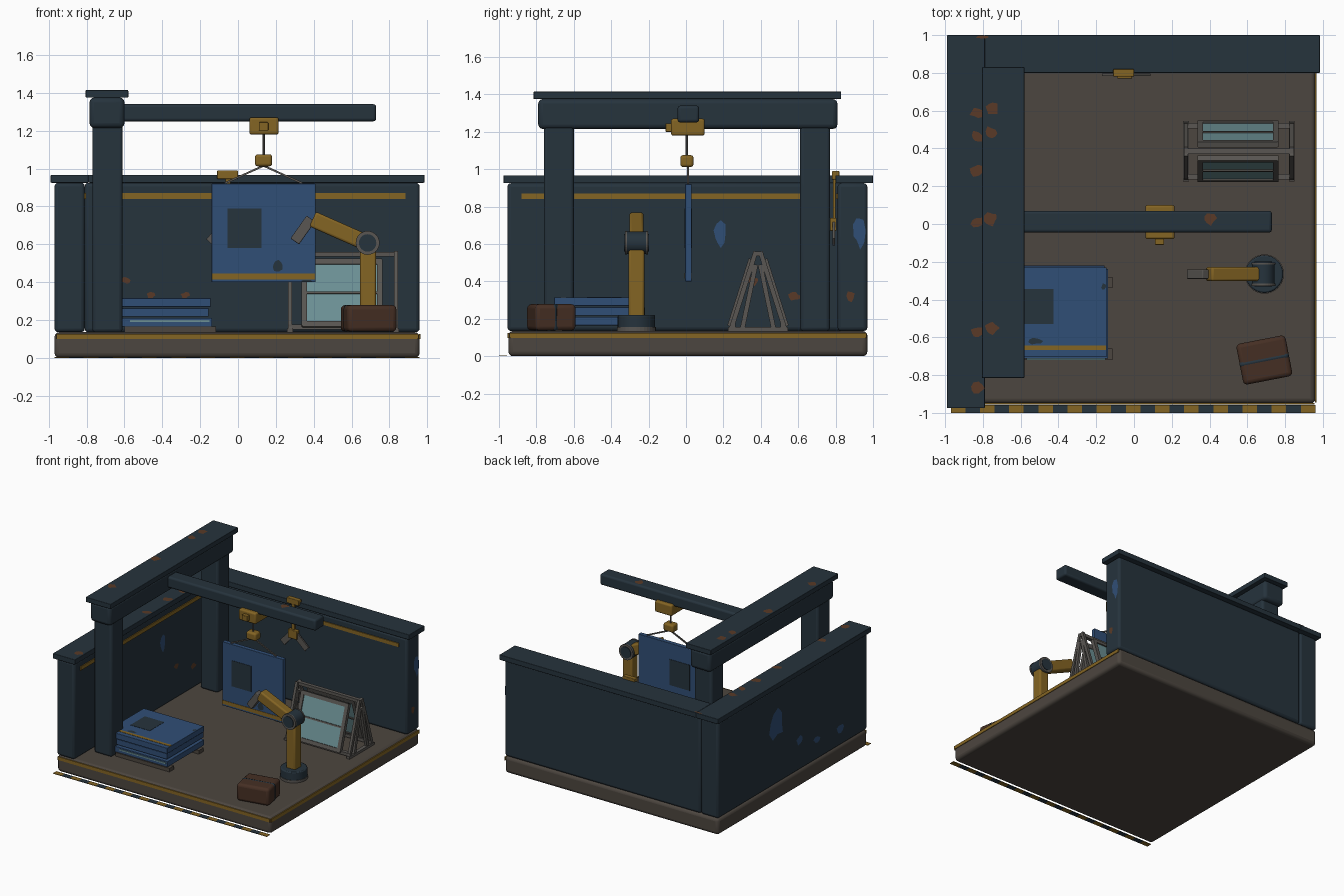
import bpy, bmesh, math, random
from mathutils import Vector, Matrix

if "Cube" in bpy.data.objects:
    bpy.data.objects.remove(bpy.data.objects["Cube"])
random.seed(4)


def material(name, r, g, b):
    m = bpy.data.materials.new(name)
    m.use_nodes = True
    m.diffuse_color = (r, g, b, 1)
    m.node_tree.nodes["Principled BSDF"].inputs["Base Color"].default_value = (r, g, b, 1)
    return m


NAVY = material("dark navy paint", .019, .033, .046)
BLUE = material("blue panel", .03, .077, .18)
YELLOW = material("safety yellow", .23, .128, .017)
TAUPE = material("concrete taupe", .073, .061, .05)
STEEL = material("worn steel", .1, .093, .085)
BROWN = material("leather brown", .06, .028, .017)
RUST = material("rust", .1, .042, .02)
GLASS = material("pale glass", .15, .28, .3)


def finish(name, bm, mat, bevel=0, segments=3):
    me = bpy.data.meshes.new(name)
    bm.to_mesh(me)
    bm.free()
    ob = bpy.data.objects.new(name, me)
    bpy.context.collection.objects.link(ob)
    me.materials.append(mat)
    if bevel:
        mod = ob.modifiers.new("rounded edges", 'BEVEL')
        mod.width, mod.segments = bevel, segments
        bpy.ops.object.select_all(action='DESELECT')
        ob.select_set(True)
        bpy.context.view_layer.objects.active = ob
        bpy.ops.object.shade_smooth_by_angle(angle=math.radians(40))
    return ob


def block(name, size, matrix, mat, bevel=0):
    bm = bmesh.new()
    bmesh.ops.create_cube(bm, size=1, matrix=matrix @ Matrix.Diagonal((*size, 1)))
    return finish(name, bm, mat, bevel)


def box(name, x, y, z, mat, bevel=0):
    size = [b - a for a, b in (x, y, z)]
    mid = [(a + b) / 2 for a, b in (x, y, z)]
    return block(name, size, Matrix.Translation(mid), mat, bevel)


# Bar between two points; its width lies along the given side direction
def bar(name, a, b, width, depth, mat, bevel=0, side=(0, 1, 0)):
    a, b = Vector(a), Vector(b)
    w = (b - a).normalized()
    v = Vector(side)
    u = v.cross(w).normalized()
    v = w.cross(u)
    m = Matrix((u, v, w)).transposed().to_4x4()
    m.translation = (a + b) / 2
    return block(name, (depth, width, (b - a).length), m, mat, bevel)


def cylinder(name, mid, radius, depth, mat, axis='Z', bevel=0, sides=32):
    bm = bmesh.new()
    m = Matrix.Translation(mid)
    if axis == 'Y':
        m = m @ Matrix.Rotation(math.pi / 2, 4, 'X')
    bmesh.ops.create_cone(bm, cap_ends=True, segments=sides, radius1=radius,
                          radius2=radius, depth=depth, matrix=m)
    return finish(name, bm, mat, bevel, 2)


# Thin irregular paint chip facing along a normal
def chip(name, mid, normal, w, h, mat):
    bm = bmesh.new()
    n = Vector(normal)
    up = Vector((0, 0, 1)) if not n.z else Vector((0, 1, 0))
    u = up.cross(n)
    pts = []
    for i in range(9):
        t, r = i * math.tau / 9, random.uniform(.6, 1.1)
        pts.append(bm.verts.new(Vector(mid) + n * .003 + u * (w * r * math.cos(t))
                                + up * (h * r * math.sin(t))))
    bm.faces.new(pts)
    finish(name, bm, mat)


# Floor slab, edge stripes and hazard strip
box("floor_slab", (-.97, .96), (-.95, .97), (0, .135), TAUPE, .025)
box("front_edge_stripe", (-.96, .955), (-.955, -.947), (.098, .125), YELLOW)
box("right_edge_stripe", (.957, .965), (-.945, .965), (.098, .125), YELLOW)
step = 1.93 / 25
for i in range(25):
    x = -.97 + i * step
    box("hazard_strip", (x, x + step), (-1, -.957), (0, .004), NAVY if i % 2 else YELLOW)

# Walls with caps and stripes
box("left_wall", (-.97, -.81), (-.955, .97), (.135, .925), NAVY, .02)
box("back_wall", (-.81, .96), (.81, .97), (.135, .925), NAVY, .02)
box("left_wall_cap", (-.99, -.79), (-.975, 1), (.925, .967), NAVY, .004)
box("back_wall_cap", (-.79, .985), (.8, 1), (.925, .967), NAVY, .004)
box("back_wall_stripe", (-.74, .885), (.803, .812), (.84, .87), YELLOW)
box("left_wall_stripe", (-.812, -.803), (-.88, .74), (.84, .87), YELLOW)

# Gantry
for y in (-.68, .69):
    box("gantry_column", (-.77, -.61), (y - .08, y + .08), (.135, 1.24), NAVY, .018)
box("gantry_beam", (-.785, -.6), (-.79, .81), (1.215, 1.375), NAVY, .025)
box("gantry_cap", (-.805, -.58), (-.815, .83), (1.375, 1.415), NAVY, .004)
box("crane_boom", (-.62, .73), (-.045, .07), (1.25, 1.34), NAVY, .015)

# Trolley, hook and slings
box("crane_trolley", (.06, .215), (-.08, .1), (1.18, 1.27), YELLOW, .012)
box("trolley_motor", (.11, .16), (-.11, -.07), (1.2, 1.245), YELLOW, .004)
cylinder("crane_cable", (.135, .005, 1.13), .007, .14, STEEL, sides=10)
box("hook_block", (.09, .18), (-.03, .04), (1.012, 1.075), YELLOW, .014)
for x in (-.07, .34):
    bar("sling", (.135, .01, 1.015), (x, .01, .922), .01, .01, STEEL)

# Hanging panel
box("hanging_panel", (-.14, .41), (-.005, .03), (.4, .92), BLUE, .003)
for y in (-.008, .03):
    box("hanging_panel_stripe", (-.138, .408), (y, y + .003), (.415, .445), YELLOW)
    box("hanging_panel_plate", (-.055, .125), (y, y + .003), (.58, .79), NAVY)
chip("hanging_panel_chip", (.21, -.007, .49), (0, -1, 0), .035, .035, NAVY)
chip("hanging_panel_chip", (.36, -.007, .407), (0, -1, 0), .04, .006, NAVY)

# Stacked panels on skids
for y in (-.69, -.31):
    box("stack_skid", (-.6, -.115), (y - .03, y + .03), (.135, .165), TAUPE)
for i in range(3):
    z, s = .165 + i * .052, (.008, -.01, 0)[i]
    box("stacked_panel", (-.69 + s, -.145 + s), (-.705 - s, -.23 - s), (z, z + .046), BLUE, .003)
box("stack_glass_edge", (-.57, -.15), (-.72, -.7), (.19, .2), GLASS)
box("stack_plate", (-.6, -.425), (-.53, -.345), (.314, .317), NAVY)
box("stack_stripe", (-.688, -.147), (-.668, -.642), (.314, .317), YELLOW)
chip("stack_chip", (-.52, -.62, .314), (0, 0, 1), .04, .02, NAVY)
chip("stack_chip", (-.16, -.33, .314), (0, 0, 1), .014, .02, NAVY)

# A-frame rack with leaning windows
for x in (.275, .835):
    for foot, top in ((.24, .56), (.3, .49)):
        for s in (0, 1):
            y0 = .77 - foot if s else foot
            bar("rack_leg", (x, y0, .14), (x, .385 + (.012 if s else -.012), top), .022, .025,
                STEEL, side=(1, 0, 0))
    box("rack_foot", (x - .015, x + .015), (.225, .545), (.135, .155), STEEL)
box("rack_ridge", (.265, .845), (.37, .4), (.535, .56), STEEL)
for y in (.25, .52):
    box("rack_rail", (.265, .845), (y - .015, y + .015), (.15, .175), STEEL)


def window(sign):
    def p(x, t, off=0):
        return (x, .385 + sign * (.145 - .105 * t + off), .175 + .33 * t)
    bar("window_glass", p(.55, 0), p(.55, 1), .4, .012, GLASS, side=(1, 0, 0))
    for x in (.35, .75):
        bar("window_stile", p(x, -.03), p(x, 1.03), .03, .03, STEEL, side=(1, 0, 0))
    for t in (0, .5, 1):
        bar("window_rail", p(.34, t), p(.76, t), .012 if t == .5 else .03, .03, STEEL,
            side=(0, -sign * .3, 1))


window(-1)
window(1)

# Robot arm
ay = -.265
cylinder("robot_base", (.69, ay, .178), .1, .085, NAVY, bevel=.008)
cylinder("robot_base_ring", (.69, ay, .145), .104, .02, STEEL)
box("robot_upright", (.645, .73), (ay - .042, ay + .042), (.2, .6), YELLOW, .012)
cylinder("robot_elbow", (.685, ay, .607), .06, .12, NAVY, 'Y', .006)
for s in (-1, 1):
    cylinder("robot_elbow_rim", (.685, ay + s * .056, .607), .063, .012, STEEL, 'Y')
    cylinder("robot_elbow_hub", (.685, ay + s * .062, .607), .046, .01, NAVY, 'Y')
bar("robot_forearm", (.68, ay, .607), (.395, ay, .733), .075, .085, YELLOW, .012)
bar("robot_tool", (.385, ay, .735), (.3, ay, .615), .05, .055, STEEL, .005)

# Tool case with strap
case = Matrix.Translation((.69, -.72, .208)) @ Matrix.Rotation(math.radians(11), 4, 'Z')
block("tool_case", (.265, .22, .14), case, BROWN, .022)
block("case_strap", (.268, .04, .144), case, NAVY, .022)

# Wall bracket with gripper blades
box("wall_bracket", (-.11, 0), (.78, .82), (.945, .99), YELLOW, .005)
box("bracket_arm", (-.065, -.04), (.785, .8), (.7, .95), YELLOW)
box("gripper_body", (-.09, -.01), (.77, .805), (.67, .74), YELLOW, .005)
for x in (-.15, .07):
    bar("gripper_blade", (-.05, .79, .72), (x, .79, .61), .012, .05, STEEL)

# Worn paint on caps, beams and walls
for y in (-.85, -.55, .03, .3, .48, .61):
    chip("cap_rust", (-.83, y - .02, .967), (0, 0, 1), .04, .035, RUST)
    if y not in (-.85, .3):
        chip("gantry_rust", (-.755, y, 1.415), (0, 0, 1), .04, .04, RUST)
chip("boom_rust", (.4, .03, 1.34), (0, 0, 1), .04, .04, RUST)
chip("cap_rust", (-.8, .99, .967), (0, 0, 1), .04, .008, RUST)
for x, z in ((-.59, .41), (-.46, .33), (-.28, .33)):
    chip("back_wall_rust", (x, .81, z), (0, -1, 0), .025, .02, RUST)
for y, z in ((.36, .4), (.58, .32)):
    chip("left_wall_rust", (-.81, y, z), (1, 0, 0), .035, .025, RUST)
chip("left_wall_chip", (-.81, .18, .65), (1, 0, 0), .04, .08, BLUE)
chip("wall_end_chip", (.96, .925, .67), (1, 0, 0), .035, .1, BLUE)
chip("wall_end_rust", (.96, .88, .32), (1, 0, 0), .03, .03, RUST)
for y, z, w, h in ((.22, .62, .1, .13), (-.08, .38, .05, .04), (-.3, .3, .05, .03), (-.6, .28, .05, .04)):
    chip("outer_wall_chip", (-.97, y, z), (-1, 0, 0), w, h, BLUE)
